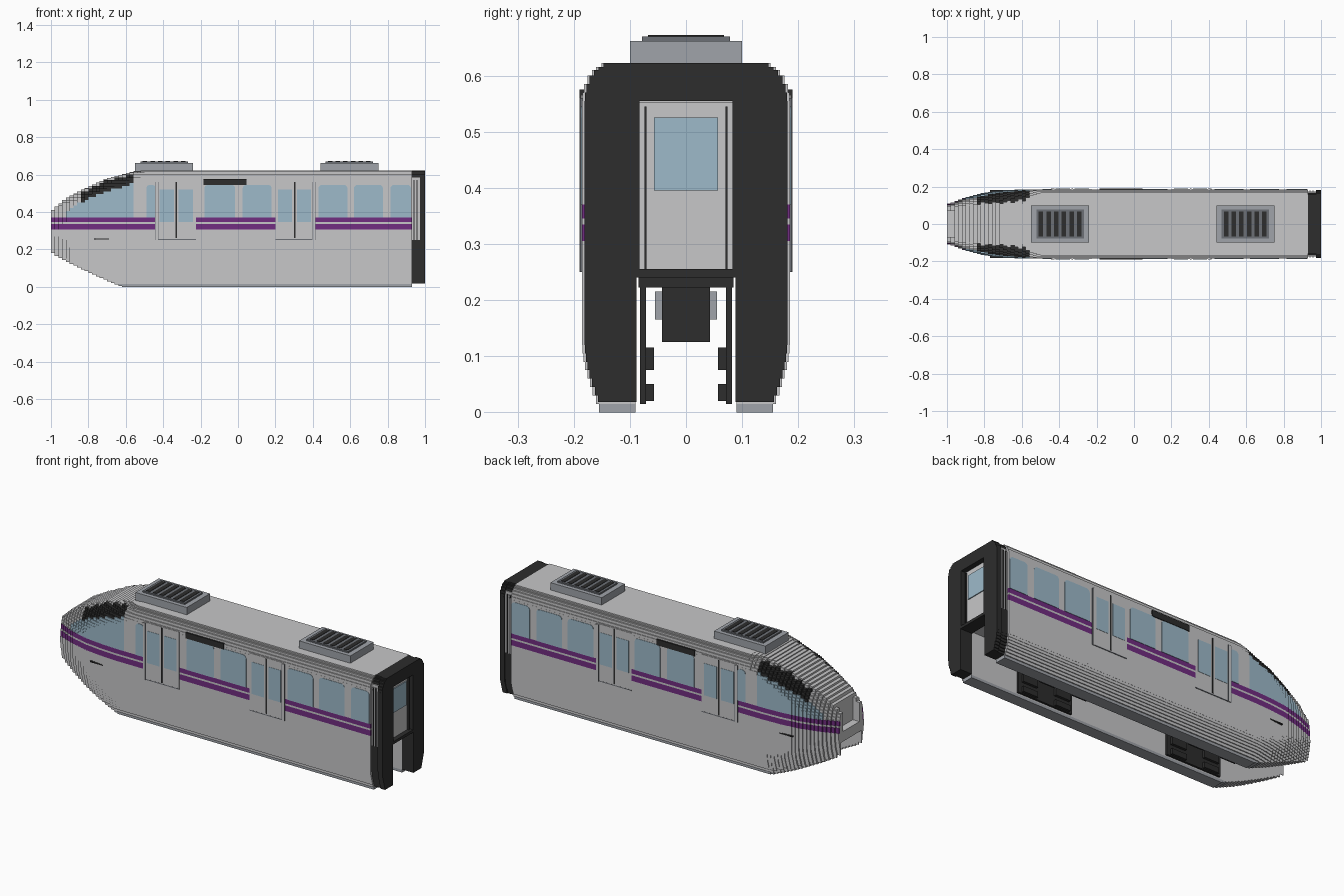
import bpy, bmesh, math

cube = bpy.data.objects.get("Cube")
if cube:
    bpy.data.objects.remove(cube, do_unlink=True)

COLOURS = {
    "light_grey": (0.57, 0.57, 0.58),
    "mid_grey": (0.35, 0.37, 0.40),
    "vent_grey": (0.15, 0.16, 0.18),
    "charcoal": (0.026, 0.026, 0.026),
    "purple": (0.165, 0.026, 0.22),
    "glass_blue": (0.34, 0.49, 0.59),
}
NAMES = list(COLOURS)
LIGHT, MID, VENT, DARK, PURPLE, GLASS = range(len(NAMES))
MATS = []
for name, rgb in COLOURS.items():
    m = bpy.data.materials.new(name)
    m.use_nodes = True
    m.diffuse_color = (*rgb, 1)
    m.node_tree.nodes["Principled BSDF"].inputs["Base Color"].default_value = (*rgb, 1)
    MATS.append(m)


class Part:
    """Collects boxes and plates into one named mesh object."""

    def __init__(self, name):
        self.name, self.bm = name, bmesh.new()

    def plate(self, outline, y0, y1, mat):
        # x-z outline extruded along y
        a = [self.bm.verts.new((x, y0, z)) for x, z in outline]
        b = [self.bm.verts.new((x, y1, z)) for x, z in outline]
        n = len(a)
        faces = [self.bm.faces.new(a), self.bm.faces.new(b[::-1])]
        for i in range(n):
            j = (i + 1) % n
            faces.append(self.bm.faces.new((a[j], a[i], b[i], b[j])))
        for f in faces:
            f.material_index = mat

    def box(self, x0, x1, y0, y1, z0, z1, mat):
        self.plate([(x0, z0), (x1, z0), (x1, z1), (x0, z1)], y0, y1, mat)

    def pair(self, x0, x1, y0, y1, z0, z1, mat):
        # the same box on both sides of the car
        self.box(x0, x1, y0, y1, z0, z1, mat)
        self.box(x0, x1, -y1, -y0, z0, z1, mat)

    def done(self):
        bmesh.ops.recalc_face_normals(self.bm, faces=self.bm.faces)
        me = bpy.data.meshes.new(self.name)
        self.bm.to_mesh(me)
        self.bm.free()
        for m in MATS:
            me.materials.append(m)
        ob = bpy.data.objects.new(self.name, me)
        bpy.context.collection.objects.link(ob)


def interp(points, x):
    if x <= points[0][0]:
        return points[0][1]
    for (xa, ya), (xb, yb) in zip(points, points[1:]):
        if x <= xb:
            return ya + (yb - ya) * (x - xa) / (xb - xa)
    return points[-1][1]


TOP = [(-1, .40), (-.93, .465), (-.85, .51), (-.71, .575), (-.56, .617), (-.5, .622)]
BOTTOM = [(-1, .18), (-.875, .115), (-.74, .05), (-.62, 0)]
PLAN = [(-1, .105), (-.9, .142), (-.8, .168), (-.7, .18), (-.6, .185)]
SHOULDER = [(-.85, .14), (-.5, .07)]
CROWN = [(-.85, .085), (-.6, .09), (-.5, .135)]
CHANNEL, CEILING = .09, .25


def half_width(x, z):
    full, top, low = interp(PLAN, x), interp(TOP, x), interp(BOTTOM, x)
    sh, crown = interp(SHOULDER, x), min(interp(CROWN, x), .8 * full)
    u = (z - top + sh) / sh
    if u > 0:
        return crown + (full - crown) * math.sqrt(max(0, 1 - u * u))
    v = min(1, (z - low) / .13)
    return full * (.82 + .18 * math.sin(v * math.pi / 2))


LEVELS = [i * .015 for i in range(42) if not .295 < i * .015 < .375]
LEVELS = sorted(LEVELS + [.25, .305, .335, .345, .37, .61])


def rows(low, top):
    zs = [low] + [z for z in LEVELS if low + .002 < z < top - .002] + [top]
    return zip(zs, zs[1:])


def row_colour(x, z, top):
    if z < .015:
        return MID
    if .305 < z < .335 or .345 < z < .37:
        return PURPLE
    if -.92 < x < -.57 and .37 < z < top - .065:
        return GLASS
    if -.84 < x < -.55 and top - .065 < z < top - .012:
        return DARK
    return LIGHT


# Stepped shell: nose slices followed by one long straight slice
body = Part("body_shell")
step = .02
slices = [(-1 + i * step, -1 + (i + 1) * step) for i in range(25)] + [(-.5, .93)]
for x0, x1 in slices:
    x = (x0 + x1) / 2
    top, low = interp(TOP, x), interp(BOTTOM, x)
    for z0, z1 in rows(low, top):
        z = (z0 + z1) / 2
        w, colour = half_width(x, z), row_colour(x, z, top)
        if z < CEILING:
            if w > CHANNEL:
                body.pair(x0, x1, CHANNEL, w, z0, z1, colour)
            continue
        skin = w
        if colour != LIGHT:
            skin = min(w - .008, .09) if colour == DARK else w - .01
            body.pair(x0, x1, skin, w, z0, z1, colour)
        if x < -.95 and z > .3:
            body.pair(x0, x1, .07, skin, z0, z1, LIGHT)
        else:
            body.box(x0, x1, -skin, skin, z0, z1, LIGHT)
body.done()


def window_outline(x0, x1, z0, z1, r=.02):
    pts = [(x0, z0), (x1, z0)]
    for cx, start in ((x1 - r, 0), (x0 + r, 90)):
        for k in range(5):
            a = math.radians(start + k * 22.5)
            pts.append((cx + r * math.cos(a), z1 - r + r * math.sin(a)))
    return pts


# Side windows with rounded upper corners
windows = Part("side_windows")
for x0, x1 in ((-.49, -.44), (-.18, -.015), (.025, .18), (.43, .585), (.62, .775), (.815, .925)):
    for s in (-1, 1):
        windows.plate(window_outline(x0, x1, .37, .545), s * .18, s * .187, GLASS)
windows.done()

# Double sliding doors, centre seals and grab rails
doors = Part("side_doors")
for x0, x1, rail in ((-.435, -.225, -.435), (.2, .405, .405)):
    mid = (x0 + x1) / 2
    doors.pair(x0, x1, .18, .187, .255, .565, LIGHT)
    doors.pair(x0, x1, .18, .1875, .25, .255, VENT)
    doors.pair(mid - .004, mid + .004, .18, .189, .26, .56, DARK)
    doors.pair(x0 + .015, mid - .013, .18, .1885, .345, .52, GLASS)
    doors.pair(mid + .013, x1 - .015, .18, .1885, .345, .52, GLASS)
    doors.pair(rail - .006, rail + .006, .18, .19, .25, .56, LIGHT)
    for e in (-.0075, .0075):
        doors.pair(rail + e - .0015, rail + e + .0015, .18, .1885, .25, .56, VENT)
doors.done()

# Destination signs, gutter lines and nose handles
trim = Part("side_trim")
trim.pair(-.185, .045, .17, .19, .543, .575, DARK)
trim.pair(-.5, .92, .15, .172, .583, .587, VENT)
trim.pair(-.77, -.69, .15, .181, .253, .259, DARK)
trim.done()

# Roof air conditioners with slotted grilles
for name, cx in (("front_roof_unit", -.395), ("rear_roof_unit", .595)):
    unit = Part(name)
    unit.box(cx - .155, cx + .155, -.1, .1, .615, .662, MID)
    unit.box(cx - .127, cx + .127, -.078, .078, .66, .67, VENT)
    for k in range(6):
        sx = cx + (k - 2.5) * .041
        unit.box(sx - .012, sx + .012, -.068, .068, .668, .672, DARK)
    unit.done()

# Rear gangway: stepped dark portal with a bellows neck
portal = Part("gangway_portal")
for x0, x1, inset in ((.93, .972, .01), (.972, 1, .004)):
    for z0, z1 in rows(.018, .622):
        z = (z0 + z1) / 2
        w = half_width(0, z) - inset
        neck = x0 < .95 and .25 < z < .59
        if z < .24:
            portal.pair(x0, x1, .088, w, z0, z1, DARK)
        elif z < .255 or z > .55:
            portal.box(x0, x1, -w, w, z0, z1, LIGHT if neck else DARK)
        else:
            portal.pair(x0, x1, .083, w, z0, z1, LIGHT if neck else DARK)
for x in (.938, .955):
    portal.pair(x, x + .006, .15, .179, .25, .57, DARK)
portal.done()

# End door inside the portal
end_door = Part("end_door")
end_door.box(.93, .975, -.085, .085, .25, .552, LIGHT)
end_door.box(.975, .98, -.057, .057, .395, .525, GLASS)
end_door.pair(.975, .985, .07, .074, .255, .545, DARK)
end_door.done()

# Bogies in the beam channel: side frames, guide pads and drive housing
for name, cx in (("front_bogie", -.43), ("rear_bogie", .49)):
    bogie = Part(name)
    bogie.pair(cx - .165, cx + .165, .071, .082, .015, .25, DARK)
    bogie.box(cx - .165, cx + .165, -.085, .085, .222, .252, DARK)
    for px in (cx - .1, cx + .1):
        for z0, z1 in ((.02, .05), (.075, .115)):
            bogie.pair(px - .045, px + .045, .057, .075, z0, z1, DARK)
    bogie.box(cx - .12, cx + .12, -.043, .043, .125, .225, DARK)
    bogie.box(cx - .08, cx + .08, -.055, .055, .165, .215, MID)
    bogie.done()
